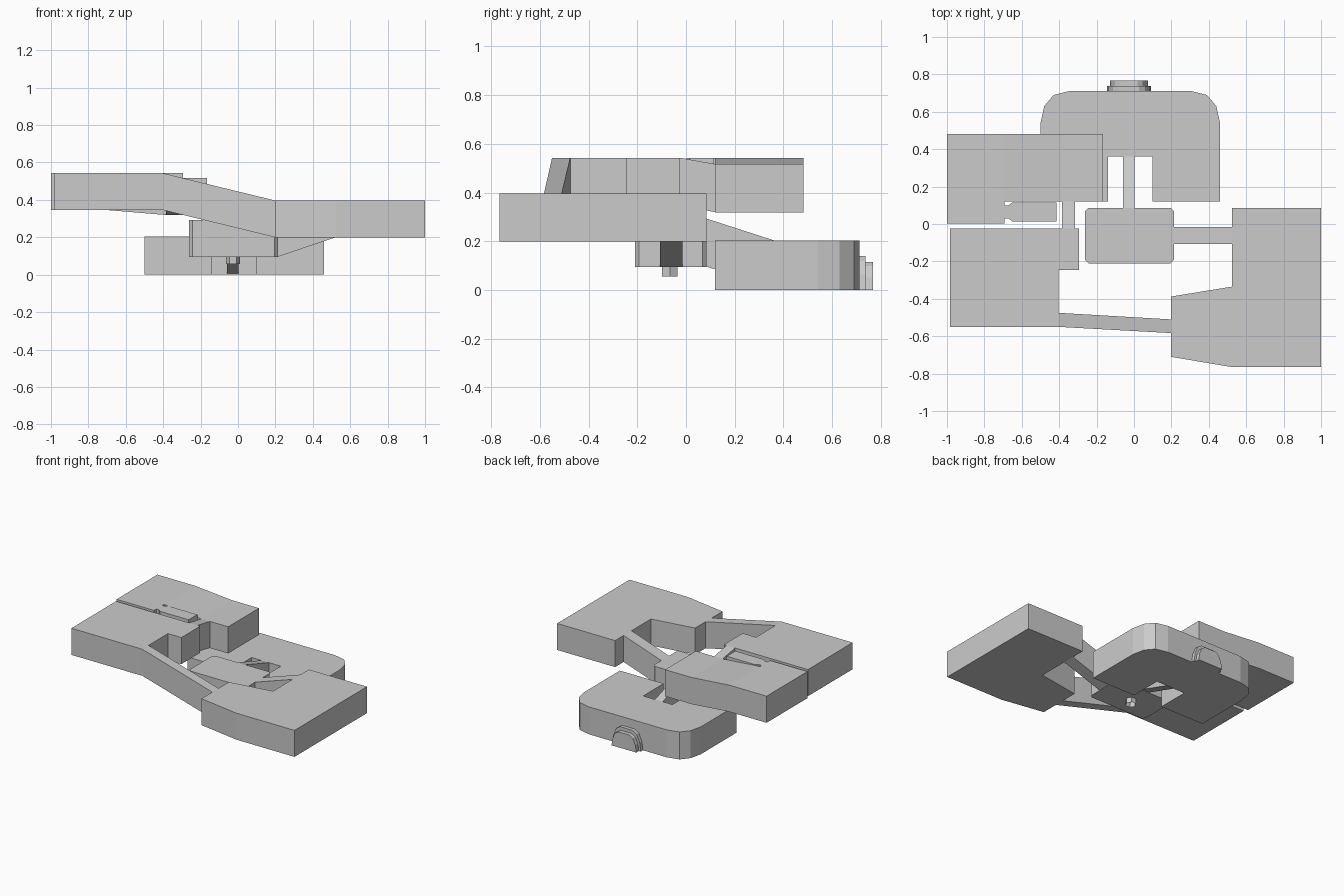
import bpy, bmesh
from math import pi

if "Cube" in bpy.data.objects:
    bpy.data.objects.remove(bpy.data.objects["Cube"])


def build(name, ring, offset):
    """Closed solid from one planar outline swept along an offset."""
    bm = bmesh.new()
    face = bm.faces.new([bm.verts.new(p) for p in ring])
    res = bmesh.ops.extrude_face_region(bm, geom=[face], use_keep_orig=True)
    moved = [v for v in res["geom"] if isinstance(v, bmesh.types.BMVert)]
    bmesh.ops.translate(bm, verts=moved, vec=offset)
    bmesh.ops.recalc_face_normals(bm, faces=bm.faces)
    mesh = bpy.data.meshes.new(name)
    bm.to_mesh(mesh)
    bm.free()
    obj = bpy.data.objects.new(name, mesh)
    bpy.context.collection.objects.link(obj)
    return obj


def slab(name, pts, z0, z1):
    return build(name, [(x, y, z0) for x, y in pts], (0, 0, z1 - z0))


def ramp(name, pts, thick=0.197):
    """Sloped slab; pts are (x, y, top height)."""
    return build(name, pts, (0, 0, -thick))


def arch(name, hw, h, y0, y1, cx=-0.027):
    half = [(hw, 0), (hw * 0.92, h * 0.45), (hw * 0.72, h * 0.85), (hw * 0.45, h)]
    prof = half + [(-x, z) for x, z in reversed(half)]
    return build(name, [(cx + x, y0, z) for x, z in prof], (0, y1 - y0, 0))


# Lowest platform: rounded back, notched front
cx = -0.02
half = [(0.12, 0.36), (0.12, 0.12), (0.48, 0.12), (0.48, 0.54), (0.46, 0.63),
        (0.41, 0.69), (0.32, 0.712)]
outline = [(cx + x, y) for x, y in half] + [(cx - x, y) for x, y in reversed(half)]
slab("lower_platform", outline, 0, 0.204)

# Stepped arch on the back wall
arch("arch_frame", 0.118, 0.14, 0.71, 0.738)
arch("arch_door", 0.102, 0.115, 0.738, 0.768)

# Centre platform with clipped corners, and a hollow hexagonal peg beneath
x0, x1, y0, y1, c = -0.262, 0.214, -0.21, 0.085, 0.018
slab("centre_platform",
     [(x0 + c, y0), (x1 - c, y0), (x1, y0 + c), (x1, y1 - c),
      (x1 - c, y1), (x0 + c, y1), (x0, y1 - c), (x0, y0 + c)], 0.094, 0.293)
bpy.ops.mesh.primitive_cylinder_add(vertices=6, radius=0.037, depth=0.038,
                                    end_fill_type='NOTHING',
                                    location=(-0.027, -0.066, 0.075),
                                    rotation=(0, 0, pi / 6))
bpy.context.object.name = "underside_peg"

# Right platform, tapered on its left side
slab("right_platform",
     [(1, 0.085), (0.523, 0.085), (0.523, -0.335), (0.197, -0.388),
      (0.197, -0.71), (0.523, -0.765), (1, -0.765)], 0.2, 0.397)

# Front left platform with a notched corner
slab("front_left_platform",
     [(-0.985, -0.025), (-0.293, -0.025), (-0.293, -0.247),
      (-0.403, -0.247), (-0.403, -0.55), (-0.985, -0.55)], 0.345, 0.543)

# Back left platform: flat, then dipping to a lower right end
profile = [(-1, 0.543), (-0.692, 0.543), (-0.385, 0.517), (-0.165, 0.517)]
ring = profile + [(x, z - 0.198) for x, z in reversed(profile)]
build("back_left_platform", [(x, 0.12, z) for x, z in ring], (0, 0.362, 0))
slab("back_left_front_strip",
     [(-1, 0.002), (-0.692, 0.002), (-0.692, 0.12), (-1, 0.12)], 0.345, 0.543)
slab("side_bar",
     [(-0.692, 0.03), (-0.67, 0.03), (-0.65, 0.013), (-0.415, 0.013),
      (-0.415, 0.115), (-0.65, 0.115), (-0.67, 0.1), (-0.692, 0.1)], 0.345, 0.543)

# Connecting ramps
ramp("lower_to_centre_ramp",
     [(-0.06, 0.085, 0.293), (0.003, 0.085, 0.293),
      (0.003, 0.36, 0.204), (-0.06, 0.36, 0.204)])
ramp("centre_to_right_ramp",
     [(0.214, -0.107, 0.293), (0.523, -0.107, 0.397),
      (0.523, -0.015, 0.397), (0.214, -0.015, 0.293)])
# The front ramp skews sideways but keeps its end edges level
ramp("right_to_front_left_ramp",
     [(-0.403, -0.55, 0.543), (0.197, -0.583, 0.397),
      (0.197, -0.51, 0.397), (-0.403, -0.475, 0.543)])
ramp("front_to_back_left_ramp",
     [(-0.385, -0.025, 0.543), (-0.315, -0.025, 0.543),
      (-0.315, 0.12, 0.517), (-0.385, 0.12, 0.517)])
